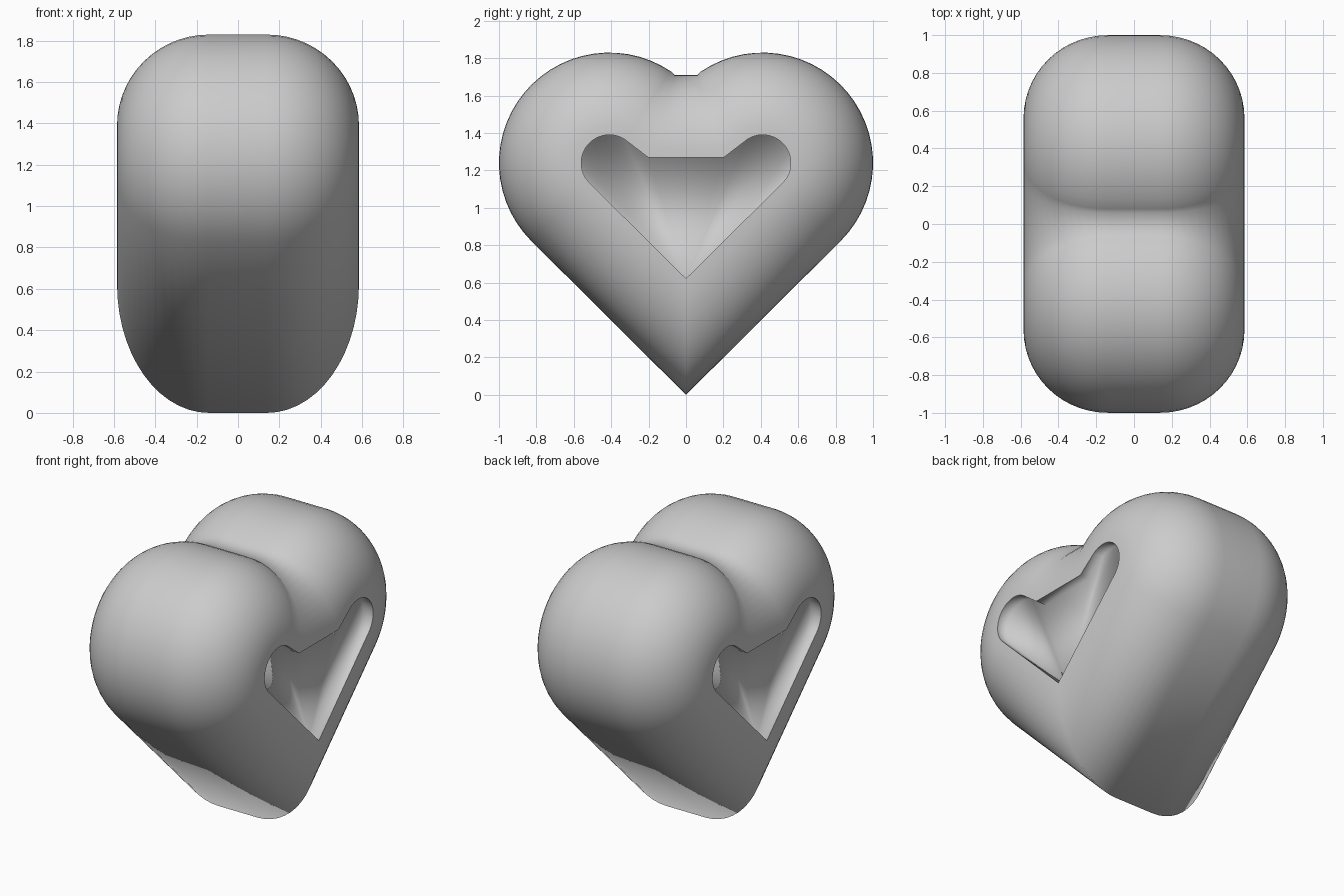
import bpy, bmesh, math

if "Cube" in bpy.data.objects:
    bpy.data.objects.remove(bpy.data.objects["Cube"])

LOBE_Y, LOBE_Z, LOBE_R = 0.41, 1.24, 0.59
HALF_FLAT, BEVEL, HALF_X = 0.14, 0.44, 0.585
RECESS = 0.07
ARC_STEPS, BEVEL_STEPS = 28, 14


def heart_outline(d):
    """Heart outline in (y, z), moved inward by d."""
    half = []
    for i in range(ARC_STEPS + 1):
        a = math.radians(-45 + (124 + 45) * i / ARC_STEPS)
        half.append((LOBE_Y + (LOBE_R - d) * math.cos(a),
                     LOBE_Z + (LOBE_R - d) * math.sin(a)))
    half.append((0.06 + 0.325 * d, 1.71 - d))  # flat notch corner
    tip = [(0.0, d * math.sqrt(2))]
    return tip + half + [(-y, z) for y, z in reversed(half)]


# Stations (x, inset) from the middle band round to the recess floor
side = [(HALF_FLAT + (HALF_X - HALF_FLAT) * math.sin(t), BEVEL * (1 - math.cos(t)))
        for t in (math.pi / 2 * i / BEVEL_STEPS for i in range(BEVEL_STEPS + 1))]
side.append((HALF_X - RECESS, BEVEL))
stations = [(-x, d) for x, d in reversed(side)] + side

bm = bmesh.new()
rings = [[bm.verts.new((x, y, z)) for y, z in heart_outline(d)] for x, d in stations]
n = len(rings[0])

# Rounded body and recess walls
for a, b in zip(rings, rings[1:]):
    for i in range(n):
        j = (i + 1) % n
        bm.faces.new((a[i], a[j], b[j], b[i]))

# Recessed heart floors, fanned from the lower tip
for ring in (rings[0], rings[-1]):
    for i in range(1, n - 1):
        bm.faces.new((ring[0], ring[i], ring[i + 1]))

bmesh.ops.recalc_face_normals(bm, faces=bm.faces)
for f in bm.faces:
    f.smooth = True

# Crisp rims around both recesses
for ring in (rings[1], rings[-2]):
    for i in range(n):
        e = bm.edges.get((ring[i], ring[(i + 1) % n]))
        if e:
            e.smooth = False

mesh = bpy.data.meshes.new("heart")
bm.to_mesh(mesh)
bm.free()
heart = bpy.data.objects.new("heart", mesh)
bpy.context.collection.objects.link(heart)
